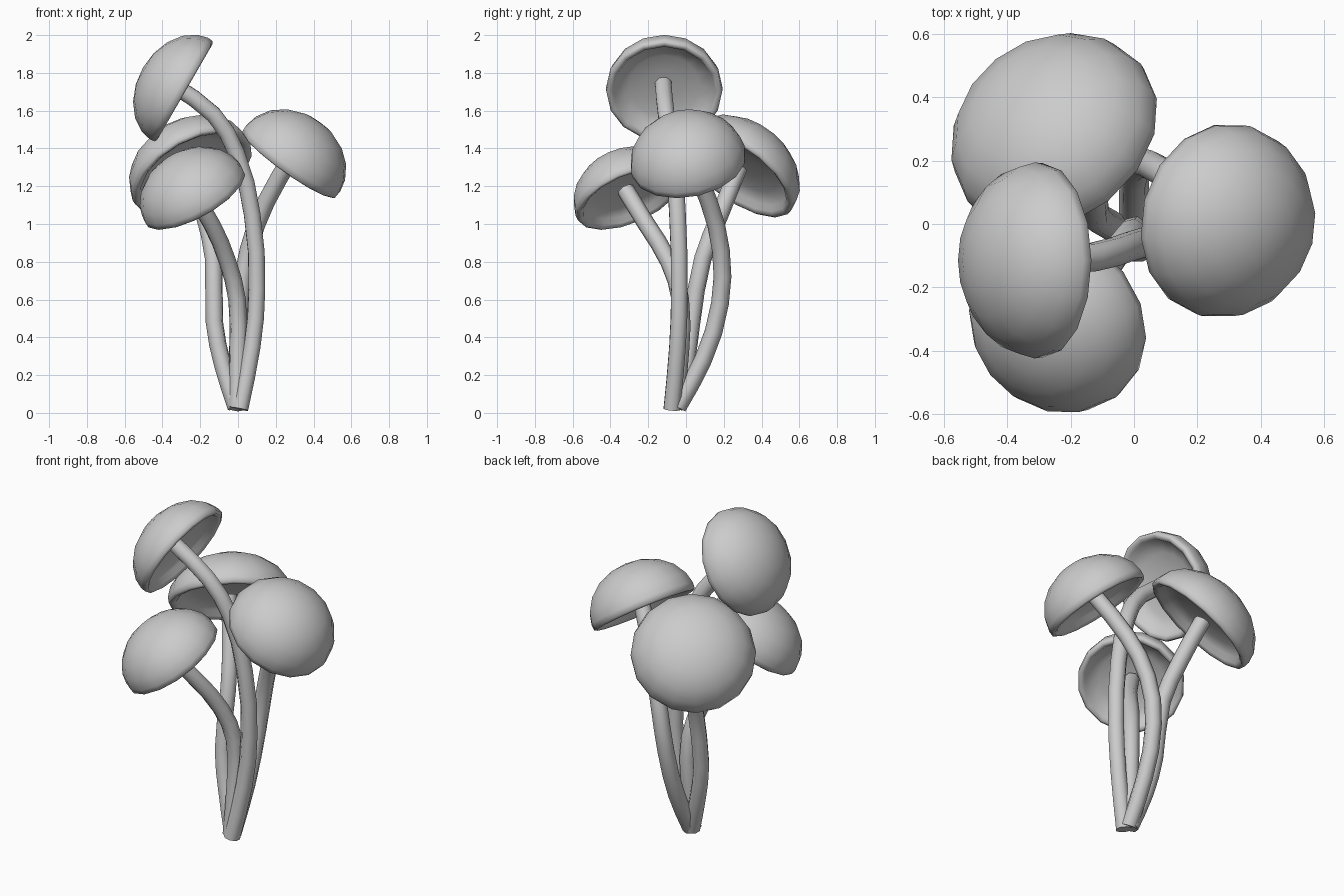
import bpy, bmesh, math
from mathutils import Vector

if "Cube" in bpy.data.objects:
    bpy.data.objects.remove(bpy.data.objects["Cube"])

SIDES = 16

def cap(name, centre, normal, r, h):
    """Lathed dome with a rolled rim and shallow hollow underside."""
    prof = [(r * math.sin(a), h * math.cos(a))
            for a in (math.radians(d) for d in (18, 36, 54, 72, 86))]
    prof += [(r * 0.99, -0.014), (r * 0.94, -0.022), (r * 0.87, -0.01),
             (r * 0.82, 0.02), (r * 0.6, 0.045), (r * 0.3, 0.055)]
    bm = bmesh.new()
    rings = []
    for pr, pz in prof:
        rings.append([bm.verts.new((pr * math.cos(2 * math.pi * i / SIDES),
                                    pr * math.sin(2 * math.pi * i / SIDES), pz))
                      for i in range(SIDES)])
    top, under = bm.verts.new((0, 0, h)), bm.verts.new((0, 0, 0.058))
    for i in range(SIDES):
        j = (i + 1) % SIDES
        bm.faces.new((top, rings[0][i], rings[0][j]))
        bm.faces.new((under, rings[-1][j], rings[-1][i]))
        for a, b in zip(rings, rings[1:]):
            bm.faces.new((a[i], b[i], b[j], a[j]))
    bmesh.ops.recalc_face_normals(bm, faces=bm.faces)
    for f in bm.faces:
        f.smooth = True
    me = bpy.data.meshes.new(name)
    bm.to_mesh(me)
    bm.free()
    ob = bpy.data.objects.new(name, me)
    bpy.context.collection.objects.link(ob)
    ob.location = centre
    ob.rotation_mode = 'QUATERNION'
    ob.rotation_quaternion = Vector(normal).to_track_quat('Z', 'Y')

def stem(name, pts, radius=0.047):
    """Bent eight-sided tube through the given points."""
    cu = bpy.data.curves.new(name, 'CURVE')
    cu.dimensions = '3D'
    cu.bevel_depth = radius
    cu.bevel_resolution = 2
    cu.resolution_u = 2
    cu.use_fill_caps = True
    sp = cu.splines.new('BEZIER')
    sp.bezier_points.add(len(pts) - 1)
    for bp, p in zip(sp.bezier_points, pts):
        bp.co = p
        bp.handle_left_type = bp.handle_right_type = 'AUTO'
    ob = bpy.data.objects.new(name, cu)
    bpy.context.collection.objects.link(ob)
    bpy.ops.object.select_all(action='DESELECT')
    ob.select_set(True)
    bpy.context.view_layer.objects.active = ob
    bpy.ops.object.convert(target='MESH')
    bpy.ops.object.shade_smooth_by_angle(angle=math.radians(50))

# name: (cap centre, cap normal, radius, height, stem path)
mushrooms = {
    "tall": ((-0.30, -0.115, 1.71), (-0.866, 0.0, 0.5), 0.31, 0.235,
             [(0.01, -0.075, 0.02), (0.075, -0.045, 0.35), (0.10, -0.035, 0.65),
              (0.075, -0.045, 1.05), (-0.01, -0.07, 1.38),
              (-0.13, -0.105, 1.58), (-0.35, -0.12, 1.74)]),
    "right": ((0.28, 0.012, 1.33), (0.57, -0.15, 0.8), 0.31, 0.26,
              [(0.0, -0.045, 0.03), (0.0, 0.09, 0.28), (0.01, 0.18, 0.58),
               (0.055, 0.185, 0.86), (0.15, 0.12, 1.12), (0.30, 0.01, 1.38)]),
    "back": ((-0.245, 0.28, 1.28), (-0.42, 0.53, 0.73), 0.35, 0.25,
             [(-0.01, -0.045, 0.03), (-0.08, 0.0, 0.25), (-0.125, 0.03, 0.48),
              (-0.13, 0.09, 0.82), (-0.18, 0.18, 1.05), (-0.26, 0.28, 1.30)]),
    "front": ((-0.233, -0.305, 1.15), (-0.45, -0.35, 0.82), 0.30, 0.24,
              [(-0.005, -0.06, 0.03), (0.0, -0.03, 0.32), (-0.005, -0.03, 0.6),
               (-0.055, -0.09, 0.8), (-0.14, -0.21, 1.0), (-0.25, -0.32, 1.18)]),
}
for key, (c, n, r, h, path) in mushrooms.items():
    cap(key + "_cap", c, n, r, h)
    stem(key + "_stem", path)
